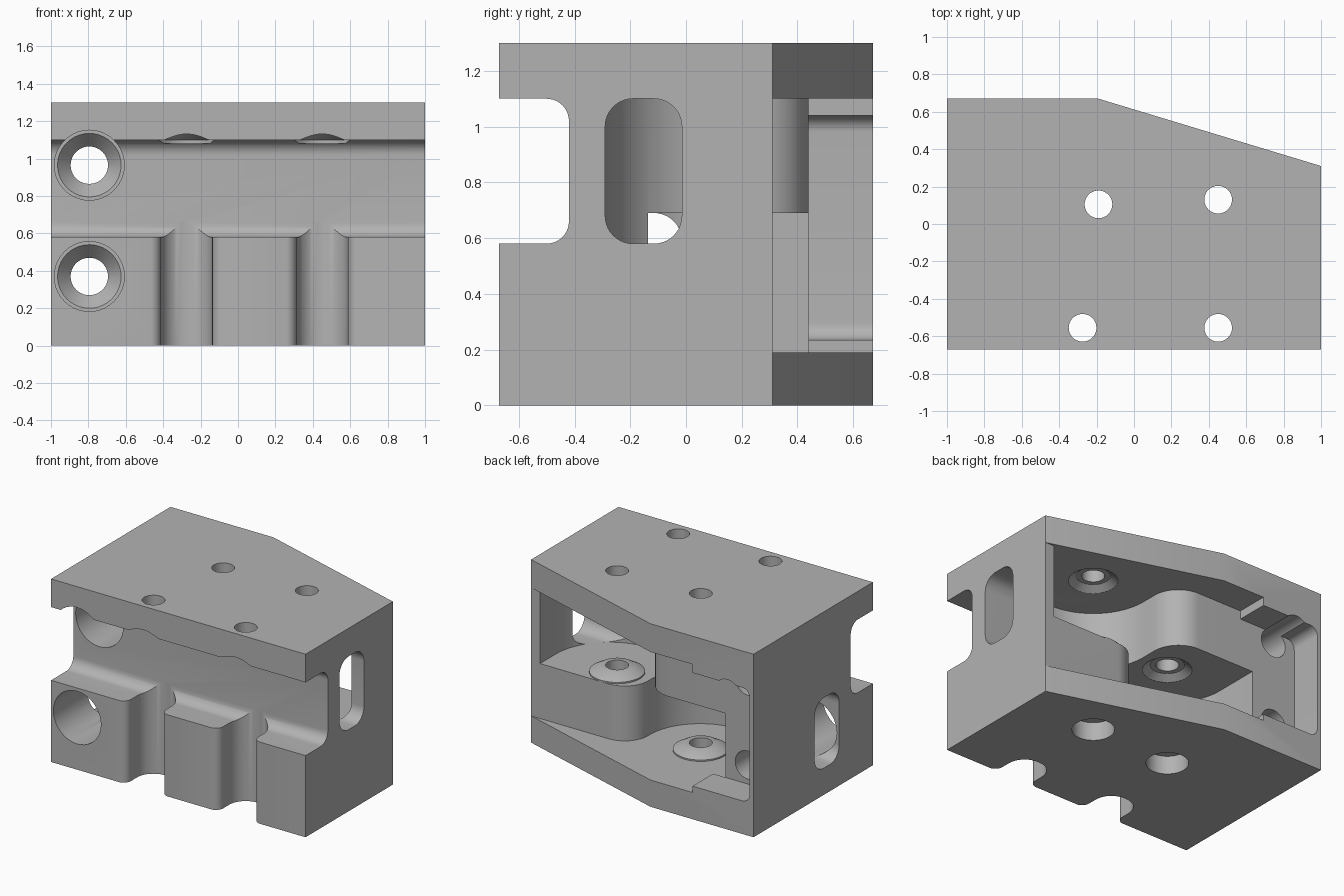
import bpy, bmesh, math
from mathutils import Vector

cube = bpy.data.objects.get("Cube")
if cube:
    bpy.data.objects.remove(cube, do_unlink=True)

grey = bpy.data.materials.new("plain grey")
grey.use_nodes = True
COLOR = (0.45, 0.45, 0.45, 1)
grey.diffuse_color = COLOR
grey.node_tree.nodes["Principled BSDF"].inputs["Base Color"].default_value = COLOR


def rounded(points, steps=10):
    """Outline from (u, v) or (u, v, radius) corners, with arcs at the radii."""
    out = []
    n = len(points)
    for i, p in enumerate(points):
        c = Vector(p[:2])
        if len(p) < 3:
            out.append(c)
            continue
        r = p[2]
        a = (Vector(points[i - 1][:2]) - c).normalized()
        b = (Vector(points[(i + 1) % n][:2]) - c).normalized()
        half = a.angle(b) / 2
        centre = c + (a + b).normalized() * (r / math.sin(half))
        reach = r / math.tan(half)
        start, end = c + a * reach - centre, c + b * reach - centre
        for k in range(steps + 1):
            t = k / steps
            sweep = math.pi - 2 * half
            v = (start * math.sin((1 - t) * sweep) + end * math.sin(t * sweep)) / math.sin(sweep)
            out.append(centre + v)
    return out


def finish(name, bm):
    bmesh.ops.recalc_face_normals(bm, faces=bm.faces)
    mesh = bpy.data.meshes.new(name)
    bm.to_mesh(mesh)
    bm.free()
    mesh.materials.append(grey)
    ob = bpy.data.objects.new(name, mesh)
    bpy.context.collection.objects.link(ob)
    return ob


def prism(name, outline, axis, low, high):
    """Extrude an outline along x (outline in y, z) or z (outline in x, y) or y (x, z)."""
    place = {"x": lambda u, v, w: (w, u, v),
             "y": lambda u, v, w: (u, w, v),
             "z": lambda u, v, w: (u, v, w)}[axis]
    bm = bmesh.new()
    face = bm.faces.new([bm.verts.new(place(p[0], p[1], low)) for p in outline])
    new = bmesh.ops.extrude_face_region(bm, geom=[face])["geom"]
    shift = Vector(place(0, 0, high - low))
    bmesh.ops.translate(bm, vec=shift, verts=[g for g in new if isinstance(g, bmesh.types.BMVert)])
    return finish(name, bm)


def lathe(name, u, v, profile, axis="z", sides=40):
    """Turned solid from (radius, position) pairs along z or y."""
    bm = bmesh.new()
    rings = []
    for r, w in profile:
        ring = []
        for k in range(sides):
            a = 2 * math.pi * k / sides
            p, q = u + r * math.cos(a), v + r * math.sin(a)
            ring.append(bm.verts.new((p, q, w) if axis == "z" else (p, w, q)))
        rings.append(ring)
    for lower, upper in zip(rings, rings[1:]):
        for k in range(sides):
            j = (k + 1) % sides
            bm.faces.new((lower[k], lower[j], upper[j], upper[k]))
    bm.faces.new(rings[0])
    bm.faces.new(rings[-1])
    return finish(name, bm)


# Main body with the sloping back corner
BACK, TOP = 0.67, 1.30
body = prism("housing_body", [(-1, -BACK), (1, -BACK), (1, 0.31), (-0.19, BACK), (-1, BACK)],
             "z", 0, TOP)


def combine(tool, operation="DIFFERENCE"):
    tool.hide_render = True
    mod = body.modifiers.new(tool.name, "BOOLEAN")
    mod.operation = operation
    mod.solver = "EXACT"
    mod.object = tool
    bpy.context.view_layer.objects.active = body
    bpy.ops.object.modifier_apply(modifier=mod.name)
    bpy.data.objects.remove(tool, do_unlink=True)


FLOOR_LOW, CEIL_LOW = 0.19, 0.69
FLOOR_UP, CEIL_UP = 0.58, 1.10

# Long groove across the front
combine(prism("front_groove", rounded([(-0.8, FLOOR_UP), (-0.42, FLOOR_UP, 0.08),
                                       (-0.42, CEIL_UP, 0.08), (-0.8, CEIL_UP)]), "x", -1.1, 1.1))

# Rounded notches below the groove
for cx in (-0.275, 0.45):
    side = [(-0.3, -0.8), (-0.3, -0.671), (-0.137, -0.671, 0.06), (-0.137, -0.415, 0.13)]
    shape = side + [(-p[0], *p[1:]) for p in reversed(side)]
    outline = [(p[0] + cx, p[1]) for p in rounded(shape)]
    combine(prism("front_notch", outline, "z", -0.1, 0.66))

# Lower chamber on the right, upper chamber on the left, both open at the back
lower = [(-0.52, 0.8), (-0.52, 0.44), (-0.62, 0.44), (-0.62, -0.29, 0.4), (0.21, -0.29, 0.4),
         (0.21, 0.31, 0.18), (1.1, 0.31), (1.1, 0.8)]
upper = [(-0.52, 0.8), (-0.52, 0.44), (0.03, 0.44, 0.2), (0.03, -0.29, 0.42),
         (0.93, -0.29, 0.42), (0.93, 0.31), (1.1, 0.31), (1.1, 0.8)]
combine(prism("lower_chamber", rounded(lower, 16), "z", FLOOR_LOW, CEIL_LOW))
combine(prism("upper_chamber", rounded(upper, 16), "z", FLOOR_UP, CEIL_UP))

# Rounded windows through the side walls
for name, z0, z1, x0, x1 in (("left_window", FLOOR_UP, CEIL_UP, 0.5, 1.1),
                             ("right_window", FLOOR_LOW, CEIL_LOW, -1.1, -0.3)):
    r = 0.1
    combine(prism(name, rounded([(-0.29, z0, r), (-0.015, z0, r), (-0.015, z1, r), (-0.29, z1, r)]),
                  "x", x0, x1))

# Shallow pocket behind the mounting holes
combine(prism("back_pocket", rounded([(-0.97, 0.235, 0.06), (-0.4, 0.235),
                                      (-0.4, 1.04), (-0.97, 1.04, 0.06)]), "y", 0.44, 0.8))

# Mounting holes from front to back, with wide bores
for z in (0.37, 0.965):
    combine(lathe("mounting_hole", -0.795, z,
                  [(0.187, -0.8), (0.187, 0.0), (0.17, 0.0), (0.1, 0.08), (0.1, 0.8)], "y"))

# Raised seats on the chamber floors
posts = ((0.45, 0.13, FLOOR_UP, CEIL_UP), (-0.19, 0.105, FLOOR_LOW, CEIL_LOW))
for x, y, floor, ceiling in posts:
    combine(lathe("floor_seat", x, y, [(0.18, floor - 0.04), (0.18, floor + 0.01), (0.11, floor + 0.05)]),
            "UNION")

# Vertical bolt holes, with recesses in the ceilings and underneath
for x, y, floor, ceiling in posts:
    combine(lathe("bolt_hole", x, y, [(0.137, -0.1), (0.137, 0.13), (0.074, 0.13), (0.074, 1.4)]))
    combine(lathe("ceiling_recess", x, y, [(0.16, ceiling - 0.02), (0.16, ceiling), (0.11, ceiling + 0.035)]))
for x in (-0.275, 0.45):
    combine(lathe("front_bolt_hole", x, -0.555,
                  [(0.165, CEIL_UP - 0.02), (0.165, CEIL_UP), (0.11, CEIL_UP + 0.035),
                   (0.074, CEIL_UP + 0.035), (0.074, 1.4)]))

# Smooth curves with crisp edges
bpy.ops.object.select_all(action="DESELECT")
body.select_set(True)
bpy.context.view_layer.objects.active = body
bpy.ops.object.shade_smooth_by_angle(angle=math.radians(30))
